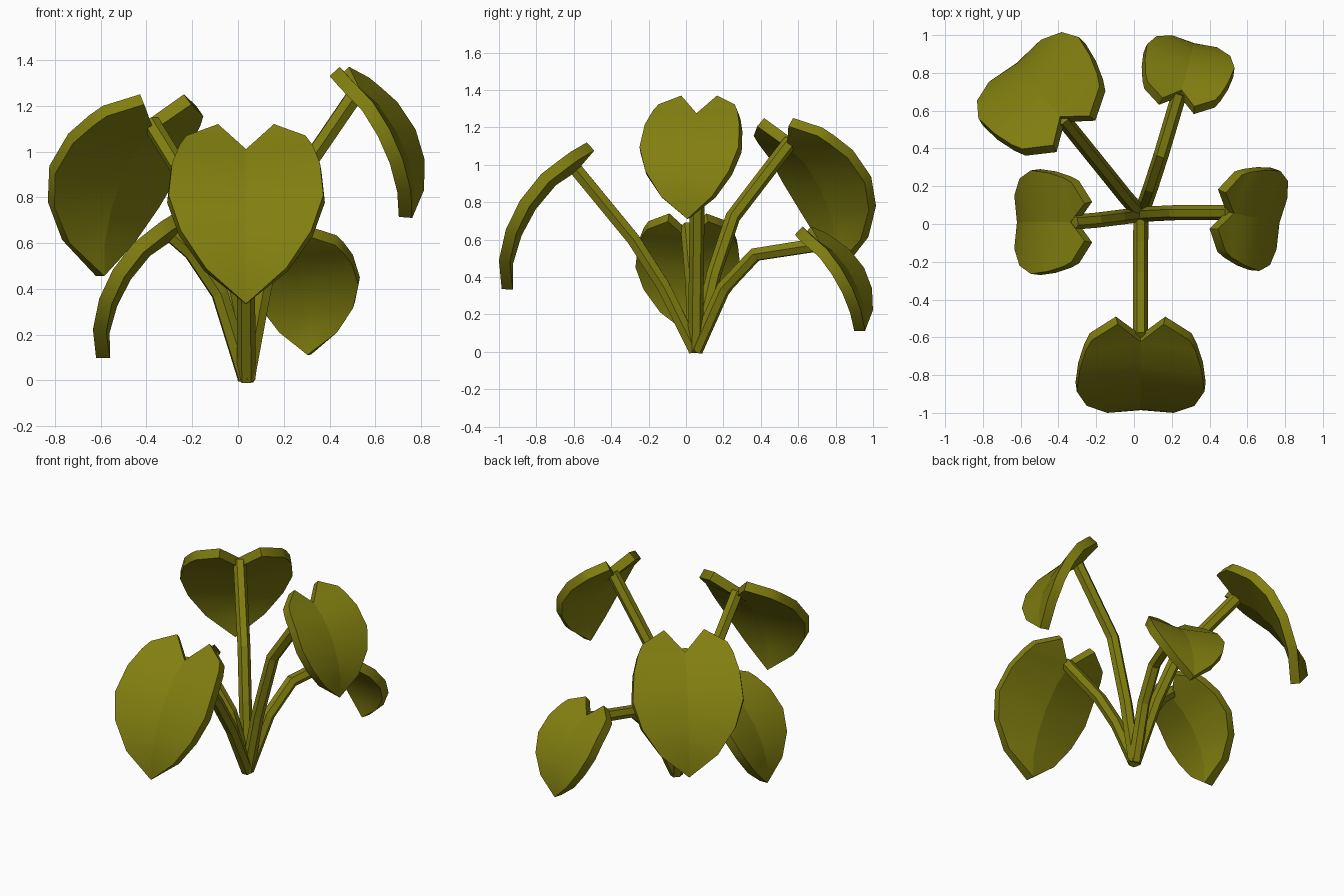
import bpy, bmesh, math
from mathutils import Vector, Matrix

cube = bpy.data.objects.get("Cube")
if cube:
    bpy.data.objects.remove(cube, do_unlink=True)

# Single olive green for leaves and stems
GREEN = (0.22, 0.21, 0.005, 1)
mat = bpy.data.materials.new("olive_green")
mat.use_nodes = True
mat.diffuse_color = GREEN
bsdf = mat.node_tree.nodes["Principled BSDF"]
bsdf.inputs["Base Color"].default_value = GREEN
bsdf.inputs["Roughness"].default_value = 0.8

# Drooping curve of a leaf: (outward, height)
DROOP = [(0, 0), (.095, -.055), (.245, -.17), (.357, -.31), (.433, -.465), (.47, -.63), (.455, -.79)]
# Rows across the blade below the lobes: (height, half width, depth of the midrib valley)
ROWS = [(-.09, .29, .055), (-.17, .323, .045), (-.31, .338, .04), (-.465, .285, .033), (-.63, .175, .02)]
TIP = -.785


def outward(h):
    for (u0, h0), (u1, h1) in zip(DROOP, DROOP[1:]):
        if h >= h1:
            return u0 + (u1 - u0) * (h - h0) / (h1 - h0)
    return DROOP[-1][0]


def activate(ob):
    bpy.ops.object.select_all(action='DESELECT')
    ob.select_set(True)
    bpy.context.view_layer.objects.active = ob


def leaf(name, top, azimuth, pitch, size):
    """Heart-shaped blade; top is the point midway between the lobe peaks."""
    bm = bmesh.new()

    def vert(v, h, sink=0):
        return bm.verts.new((outward(h) - sink * .85, v, h - sink * .35))

    mid = [vert(0, h, sink) for h, _, sink in ROWS]
    tip = vert(0, TIP)
    for side in (1, -1):
        edge = [vert(side * w, h) for h, w, _ in ROWS]
        peak, shoulder = vert(side * .122, 0), vert(side * .26, -.05)
        faces = [(mid[0], edge[0], shoulder), (mid[0], shoulder, peak)]
        for i in range(len(ROWS) - 1):
            faces.append((mid[i], mid[i + 1], edge[i + 1], edge[i]))
        faces.append((mid[-1], tip, edge[-1]))
        for f in faces:
            bm.faces.new(f if side > 0 else f[::-1])
    bm.normal_update()
    # Make the blade face outward and upward
    if sum((f.normal.x for f in bm.faces)) < 0:
        bmesh.ops.reverse_faces(bm, faces=bm.faces[:])
    # Crisp crease along the midrib
    for a, b in zip(mid, mid[1:] + [tip]):
        bm.edges.get((a, b)).smooth = False
    bm.transform(Matrix.Translation(top) @ Matrix.Rotation(math.radians(azimuth), 4, 'Z')
                 @ Matrix.Rotation(math.radians(pitch), 4, 'Y') @ Matrix.Scale(size, 4))
    me = bpy.data.meshes.new(name)
    bm.to_mesh(me)
    bm.free()
    me.materials.append(mat)
    ob = bpy.data.objects.new(name, me)
    bpy.context.collection.objects.link(ob)
    solid = ob.modifiers.new("thickness", 'SOLIDIFY')
    solid.thickness = .06
    solid.offset = -1
    activate(ob)
    bpy.ops.object.modifier_apply(modifier="thickness")
    bpy.ops.object.shade_smooth_by_angle(angle=math.radians(32))


def stem(name, path):
    """Six-sided tube along a bent path."""
    cu = bpy.data.curves.new(name, 'CURVE')
    cu.dimensions = '3D'
    cu.bevel_depth = .04
    cu.bevel_resolution = 1
    cu.use_fill_caps = True
    sp = cu.splines.new('POLY')
    sp.points.add(len(path) - 1)
    for p, co in zip(sp.points, path):
        p.co = (*co, 1)
    sp.use_smooth = False
    cu.materials.append(mat)
    ob = bpy.data.objects.new(name, cu)
    bpy.context.collection.objects.link(ob)
    activate(ob)
    bpy.ops.object.convert(target='MESH')


# Plant parts: position, leaf top, azimuth, pitch, leaf size, stem bends
PLANT = [
    ("front", (.035, -.53, 1.12), -90, 0, 1.0,
     [(.035, -.12, .35), (.035, -.28, .60), (.035, -.60, .99)]),
    ("left", (.465, .07, 1.37), -12, 5.5, .80,
     [(.11, .055, .40), (.22, .06, .82), (.51, .06, 1.245)]),
    ("right", (-.262, .01, .74), 180, 1, .81,
     [(-.08, .035, .38), (-.20, .02, .56), (-.32, .01, .665)]),
    ("back_right", (-.332, .495, 1.25), 129, 0, 1.01,
     [(-.05, .15, .42), (-.13, .25, .72), (-.38, .56, 1.125)]),
    ("back_left", (.235, .645, .67), 75, 0, .71,
     [(.09, .20, .34), (.145, .37, .52), (.24, .69, .57)]),
]
for place, top, azimuth, pitch, size, bends in PLANT:
    leaf(place + "_leaf", Vector(top), azimuth, pitch, size)
    stem(place + "_stem", [(.037, .05, .005)] + bends)
